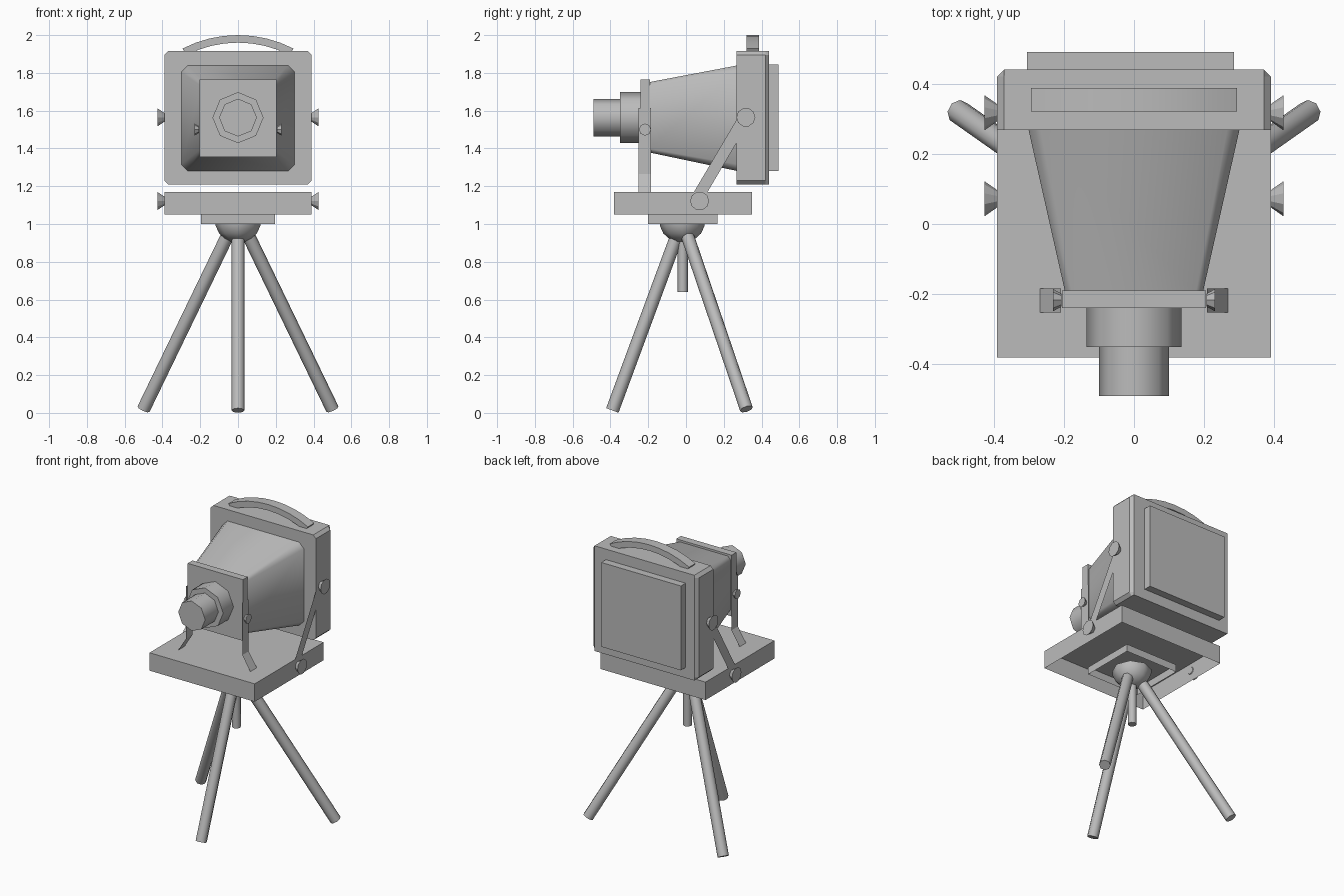
import bpy, bmesh
from math import radians, sin, cos, pi
from mathutils import Vector

default = bpy.data.objects.get("Cube")
if default:
    bpy.data.objects.remove(default)

GREY = (0.5, 0.5, 0.5, 1)
grey = bpy.data.materials.new("plain grey")
grey.use_nodes = True
grey.diffuse_color = GREY
grey.node_tree.nodes["Principled BSDF"].inputs["Base Color"].default_value = GREY


def finish(name, bm, smooth=False):
    if any(not e.is_boundary for e in bm.edges):
        bmesh.ops.recalc_face_normals(bm, faces=bm.faces)
    mesh = bpy.data.meshes.new(name)
    bm.to_mesh(mesh)
    bm.free()
    mesh.materials.append(grey)
    obj = bpy.data.objects.new(name, mesh)
    bpy.context.collection.objects.link(obj)
    if smooth:
        bpy.ops.object.select_all(action='DESELECT')
        obj.select_set(True)
        bpy.context.view_layer.objects.active = obj
        bpy.ops.object.shade_smooth_by_angle(angle=radians(50))
    return obj


def loft(name, rings, caps=(True, True), smooth=False, closed=True):
    """Skin a series of matching rings (or open strips)."""
    bm = bmesh.new()
    rows = [[bm.verts.new(p) for p in ring] for ring in rings]
    n = len(rows[0])
    for a, b in zip(rows, rows[1:]):
        for i in range(n if closed else n - 1):
            j = (i + 1) % n
            bm.faces.new((a[i], a[j], b[j], b[i]))
    for row, cap in ((rows[0], caps[0]), (rows[-1], caps[1])):
        if cap and closed:
            bm.faces.new(row)
    return finish(name, bm, smooth)


def box(name, x, y, z, open_bottom=False):
    rings = [[(x[0], y[0], h), (x[1], y[0], h), (x[1], y[1], h), (x[0], y[1], h)] for h in z]
    return loft(name, rings, (not open_bottom, True))


def turned(name, start, direction, profile, sides=8, smooth=True):
    """Round part: profile holds (distance along direction, radius)."""
    d = Vector(direction).normalized()
    u = d.cross(Vector((0, 1, 0) if abs(d.z) > 0.5 else (0, 0, 1))).normalized()
    v = d.cross(u)
    rings = []
    for dist, r in profile:
        c = Vector(start) + d * dist
        rings.append([c + r * (u * cos(2 * pi * i / sides) + v * sin(2 * pi * i / sides))
                      for i in range(sides)])
    return loft(name, rings, smooth=smooth)


def chamfered(x, z0, z1, y, c):
    """Rectangle in the xz plane with cut corners."""
    return [(-x + c, y, z0), (x - c, y, z0), (x, y, z0 + c), (x, y, z1 - c),
            (x - c, y, z1), (-x + c, y, z1), (-x, y, z1 - c), (-x, y, z0 + c)]


# Rear body: cut corners, and sides that narrow towards the back
back = chamfered(0.39, 1.21, 1.915, 0.44, 0.02)
back = [(max(-0.37, min(0.37, px)), py, pz) for px, py, pz in back]
loft("rear_body", [chamfered(0.39, 1.21, 1.915, y, 0.02) for y in (0.268, 0.42)] + [back])
box("back_plate", (-0.305, 0.285), (0.43, 0.49), (1.28, 1.845))

# Carrying handle: an arched strap on top
handle = []
for i in range(9):
    a = radians(-30 + 60 * i / 8)
    rim = [(r * sin(a), y, 1.44 + r * cos(a))
           for r, y in ((0.56, 0.32), (0.56, 0.387), (0.518, 0.387), (0.518, 0.32))]
    handle.append([(px * 1.05, py, 2 - (2 - pz) * 0.95) for px, py, pz in rim])
loft("carrying_handle", handle, smooth=True)

# Bellows, front plate and lens
loft("bellows", [chamfered(0.195, 1.38, 1.75, -0.2, 0.02),
                 chamfered(0.302, 1.28, 1.84, 0.275, 0.035)], smooth=True)
box("front_plate", (-0.205, 0.205), (-0.24, -0.19), (1.355, 1.765))
turned("lens_mount", (0, -0.23, 1.563), (0, -1, 0), [(0, 0.135), (0.12, 0.135)])
turned("lens_barrel", (0, -0.34, 1.563), (0, -1, 0), [(0, 0.1), (0.15, 0.1)])

# Folding bed and mounting block, both hollow underneath
box("camera_bed", (-0.39, 0.39), (-0.38, 0.35), (1.05, 1.17), True)
box("mounting_block", (-0.195, 0.195), (-0.2, 0.166), (1.0, 1.05), True)

# Side fittings, repeated on both sides
KNOB = [(0, 0.022), (0.04, 0.05)]
for side, s in (("left", 1), ("right", -1)):
    # Front plate bracket: flat strip bent outwards at the foot
    loft(side + "_bracket",
         [[(s * x, -0.252, z), (s * x, -0.184, z)]
          for x, z in ((0.208, 1.615), (0.208, 1.265), (0.268, 1.17))], closed=False)
    turned(side + "_bracket_knob", (s * 0.206, -0.217, 1.5), (s, 0, 0),
           [(0, 0.018), (0.025, 0.032)], smooth=False)
    # Brace: flat strip from bed to body
    top, low = Vector((s * 0.393, 0.352, 1.634)), Vector((s * 0.393, 0.037, 1.1))
    d = (top - low).normalized()
    w = Vector((0, d.z, -d.y)) * 0.031
    loft(side + "_brace", [[low - w, low + w], [top - w, top + w]], closed=False)
    for where, y, z in (("upper", 0.317, 1.565), ("lower", 0.072, 1.122)):
        turned(f"{side}_{where}_knob", (s * 0.386, y, z), (s, 0, 0), KNOB, 10, False)

# Tripod head and centre column
turned("tripod_head", (0, -0.02, 1.02), (0, 0, -1),
       [(0, 0.12), (0.03, 0.118), (0.07, 0.1), (0.095, 0.072), (0.112, 0.04)])
turned("centre_column", (0, -0.017, 0.95), (0, 0, -1), [(0, 0.027), (0.31, 0.027)])

# Three splayed legs
APEX = Vector((0, -0.02, 0.97))
for name, start, foot in (("front_leg", (0, -0.04, 0.96), (0, -0.39, 0.013)),
                          ("back_left_leg", (0.045, 0, 0.96), (0.5, 0.32, 0.02)),
                          ("back_right_leg", (-0.045, 0, 0.96), (-0.5, 0.32, 0.02))):
    axis = Vector(foot) - Vector(start)
    turned(name, start, axis, [(0, 0.035), (axis.length, 0.035)])
